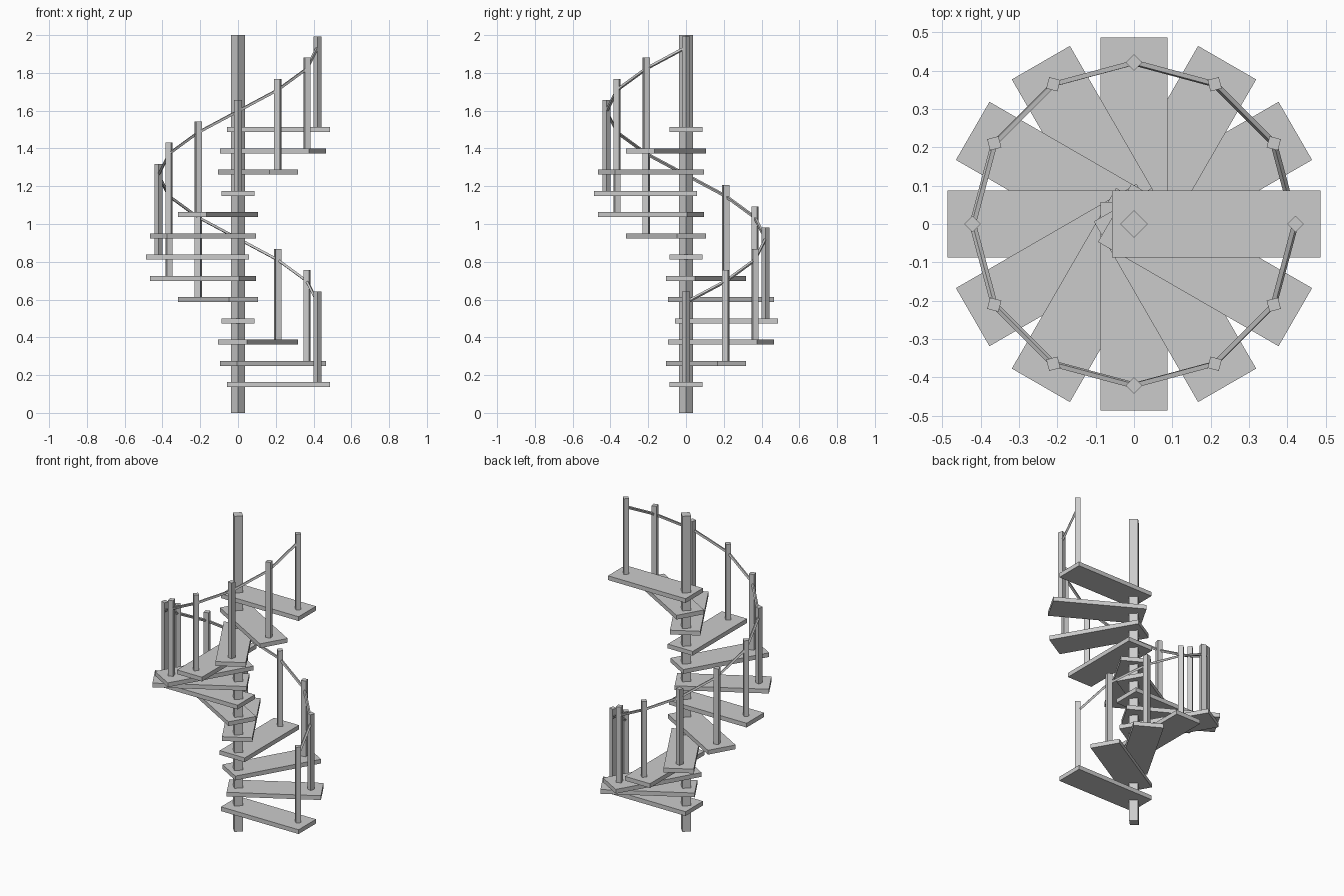
import bpy
from math import cos, sin, radians
from mathutils import Matrix

if "Cube" in bpy.data.objects:
    bpy.data.objects.remove(bpy.data.objects["Cube"])

STEPS = 13
RISE = 0.1125
FIRST = 0.15
POST_R = 0.421


def prism(name, pts, z0, z1, angle=0.0):
    """Extrude a flat outline from z0 to z1, turned about the central pole."""
    n = len(pts)
    verts = [(x, y, z) for z in (z0, z1) for x, y in pts]
    faces = [tuple(reversed(range(n))), tuple(range(n, 2 * n))]
    faces += [(i, (i + 1) % n, n + (i + 1) % n, n + i) for i in range(n)]
    mesh = bpy.data.meshes.new(name)
    mesh.from_pydata(verts, [], faces)
    mesh.transform(Matrix.Rotation(angle, 4, 'Z'))
    ob = bpy.data.objects.new(name, mesh)
    bpy.context.collection.objects.link(ob)
    return ob


def diamond(cx, r):
    return [(cx + r, 0), (cx, r), (cx - r, 0), (cx, -r)]


# Central pole
prism("central_pole", diamond(0, 0.036), 0, 2)

# Treads with one baluster each, winding one full turn
tread = [(-0.058, -0.0875), (0.486, -0.0875), (0.486, 0.0875), (-0.058, 0.0875)]
rail_points = []
for i in range(STEPS):
    a = radians(30 * i)
    z = FIRST + RISE * i
    prism(f"tread_{i + 1}", tread, z - 0.0135, z + 0.0135, a)
    prism(f"baluster_{i + 1}", diamond(POST_R, 0.0215), z + 0.005, z + 0.493, a)
    rail_points.append((POST_R * cos(a), POST_R * sin(a), z + 0.435))

# Thin four-sided handrail running straight from baluster to baluster
curve = bpy.data.curves.new("handrail", 'CURVE')
curve.dimensions = '3D'
curve.bevel_depth = 0.009
curve.bevel_resolution = 0
curve.use_fill_caps = True
spline = curve.splines.new('POLY')
spline.points.add(STEPS - 1)
spline.use_smooth = False
for p, co in zip(spline.points, rail_points):
    p.co = (*co, 1)
rail = bpy.data.objects.new("handrail", curve)
bpy.context.collection.objects.link(rail)
